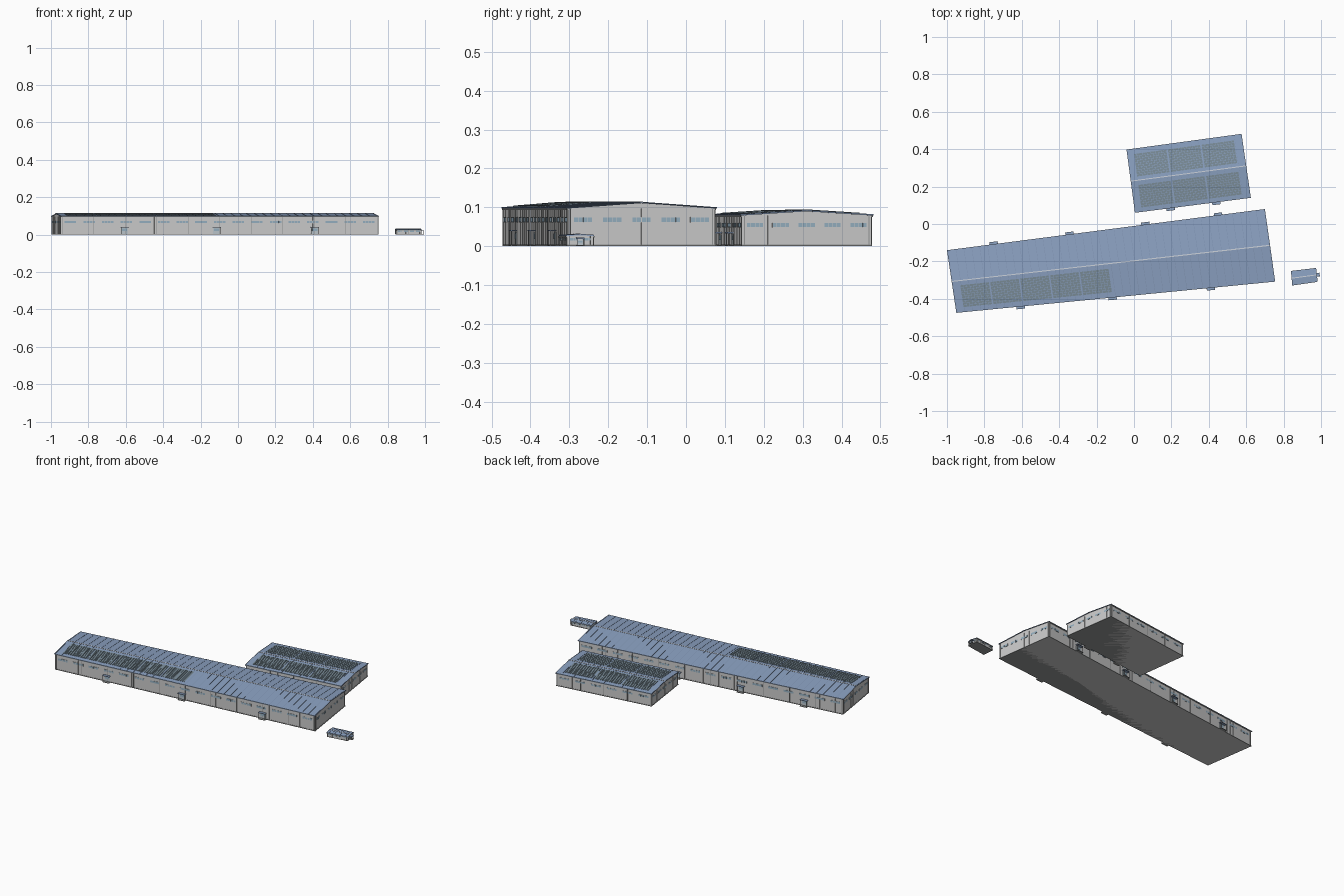
import bpy, bmesh
from mathutils import Vector as V

if "Cube" in bpy.data.objects:
    bpy.data.objects.remove(bpy.data.objects["Cube"])

COLORS = dict(wall=(0.76, 0.77, 0.75), roof=(0.26, 0.36, 0.54), seam=(0.22, 0.30, 0.46),
              glass=(0.30, 0.43, 0.53), frame=(0.85, 0.86, 0.86), dark=(0.30, 0.31, 0.31),
              panel=(0.20, 0.27, 0.32), ridge=(0.62, 0.66, 0.72), door=(0.50, 0.56, 0.60))
MATS = {}
for key, c in COLORS.items():
    MATS[key] = bpy.data.materials.new(key)
    MATS[key].diffuse_color = (*c, 1)


class Part:
    """One named mesh collecting slabs that follow a mapping f(s, t, h)."""
    def __init__(self, name, mat):
        self.name, self.mat, self.bm = name, mat, bmesh.new()

    def slab(self, f, s, t, h):
        v = [self.bm.verts.new(f(a, b, c)) for c in h for b in t for a in s]
        for q in ((0, 2, 3, 1), (4, 5, 7, 6), (0, 1, 5, 4), (2, 6, 7, 3), (0, 4, 6, 2), (1, 3, 7, 5)):
            self.bm.faces.new([v[i] for i in q])

    def done(self):
        bmesh.ops.recalc_face_normals(self.bm, faces=self.bm.faces)
        me = bpy.data.meshes.new(self.name)
        self.bm.to_mesh(me)
        self.bm.free()
        me.materials.append(MATS[self.mat])
        bpy.context.collection.objects.link(bpy.data.objects.new(self.name, me))


def building(name, corners, eave, ridge, win_z, pitch, bays, doors, arrays, end_windows, over=0.005):
    A, B, C, D = [V((*c, 0)) for c in corners]      # roof outline, anticlockwise from front left
    fu, fv = over / (B - A).length, over / (D - A).length

    def plan(u, v):
        return A.lerp(B, u).lerp(D.lerp(C, u), v)

    def roof(u, v, h):
        p = plan(u, v)
        p.z = ridge - (ridge - eave) * abs(v - 0.5) * 2 + h
        return p

    P = {n: Part(f"{name}_{n}", m) for n, m in dict(
        walls="wall", base="dark", roof="roof", roof_seams="seam", ridge_cap="ridge",
        windows="glass", window_frames="frame", wall_ribs="wall", downpipes="dark", doors="door",
        canopies="roof", gutters="dark", solar_panels="panel", door_glass="glass").items()}
    th = 0.0025

    # gabled body with pentagon end walls
    bm = P["walls"].bm
    us, vs = (fu, 1 - fu), (fv, 0.5, 1 - fv)
    ends = []
    for u in us:
        ends.append([bm.verts.new(plan(u, vs[0])), bm.verts.new(plan(u, vs[2]))] +
                    [bm.verts.new(roof(u, v, -th)) for v in reversed(vs)])
        bm.faces.new(ends[-1])
    for i in range(5):
        j = (i + 1) % 5
        bm.faces.new((ends[0][i], ends[0][j], ends[1][j], ends[1][i]))
    P["base"].slab(lambda s, t, h: plan(s, t) + V((0, 0, h)), (fu * .6, 1 - fu * .6),
                   (fv * .6, 1 - fv * .6), (0, 0.004))

    # two roof slopes, standing seams, ridge cap
    for v in ((0, 0.5), (0.5, 1)):
        P["roof"].slab(roof, (0, 1), v, (-th, 0))
        n = bays * 2
        for i in range(n + 1):
            u = 0.003 + 0.994 * i / n
            P["roof_seams"].slab(roof, (u - .0006, u + .0006), v, (0, 0.0012))
    dv = 0.0025 / (D - A).length
    for v in ((0.5 - dv, 0.5), (0.5, 0.5 + dv)):
        P["ridge_cap"].slab(roof, (0, 1), v, (0, 0.0015))

    # solar blocks: (u range, v range, blocks, columns per block, rows)
    for u0, u1, v0, v1, blocks, cols, rows in arrays:
        bw = (u1 - u0) / blocks
        for b in range(blocks):
            for c in range(cols):
                for r in range(rows):
                    cw, rh = bw * 0.96 / cols, (v1 - v0) / rows
                    u, v = u0 + b * bw + c * cw, v0 + r * rh
                    P["solar_panels"].slab(roof, (u, u + cw * .9), (v, v + rh * .86), (0.001, 0.003))

    # wall details on all four sides
    ring = [plan(us[0], vs[0]), plan(us[1], vs[0]), plan(us[1], vs[2]), plan(us[0], vs[2])]
    for k in range(4):
        p, q = ring[k], ring[(k + 1) % 4]
        L = (q - p).length
        t = (q - p) / L
        nrm = V((t.y, -t.x, 0))

        def wall(s, z, h):
            return p + t * s + nrm * h + V((0, 0, z))

        top = eave - th
        n = end_windows if k % 2 else round(L / pitch)
        w = L / n
        z0, z1 = win_z
        for i in range(n):
            a, b = (i + .18) * w, (i + .82) * w
            P["window_frames"].slab(wall, (a - .001, b + .001), (z0 - .001, z1 + .001), (0, .0008))
            for j in range(4):
                d = (b - a) / 4
                P["windows"].slab(wall, (a + j * d + d * .06, a + (j + 1) * d - d * .06), (z0, z1), (0, .0014))
        m = n * 2
        for i in range(m + 1):
            s = min(max(L * i / m, .001), L - .001)
            P["wall_ribs"].slab(wall, (s - .0006, s + .0006), (.004, top), (0, .001))
        for i in range(max(2, round(L / 0.17)) + 1):
            s = .006 + (L - .012) * i / max(2, round(L / 0.17))
            if k % 2 == 0 or i in (0, max(2, round(L / 0.17))):
                P["downpipes"].slab(wall, (s - .0012, s + .0012), (.003, top), (0, .0026))
        if k % 2 == 0:
            P["gutters"].slab(wall, (0, L), (top - .003, top), (0, .004))

        # doors with canopies: (side, distance fraction, canopy width, depth, height)
        for side, f, cw, cd, ch in doors:
            if side != k:
                continue
            s = L * f
            P["doors"].slab(wall, (s - cw * .4, s + cw * .4), (.003, ch - .006), (0, .002))
            P["door_glass"].slab(wall, (s - cw * .3, s + cw * .3), (ch * .45, ch - .009), (0, .003))
            P["canopies"].slab(wall, (s - cw / 2, s + cw / 2), (ch - .003, ch), (0, cd))
            P["base"].slab(wall, (s - cw / 2, s + cw / 2), (0, .003), (0, cd))
            for e in (-1, 1):
                x = s + e * cw * .44
                P["downpipes"].slab(wall, (x - .001, x + .001), (0, ch - .003), (cd - .004, cd - .002))
    for part in P.values():
        part.done()


# long hall
building("main_hall", [(-.95, -.475), (.755, -.308), (.70, .08), (-1.0, -.14)], .099, .113,
         (.062, .074), .1, 20,
         [(0, f, .045, .018, .042) for f in (.2, .49, .80)] +
         [(2, f, .045, .018, .042) for f in (.145, .375, .615, .855)],
         [(.025, .495, .08, .43, 5, 9, 10)], 5)
# shorter hall behind
building("rear_hall", [(.005, .06), (.625, .14), (.575, .482), (-.04, .398)], .081, .092,
         (.049, .059), .1, 8,
         [(0, f, .045, .018, .036) for f in (.305, .705)],
         [(.06, .94, .07, .43, 3, 12, 10), (.06, .94, .56, .92, 3, 12, 10)], 5)
# small gatehouse
building("gatehouse", [(.846, -.328), (.982, -.308), (.974, -.236), (.839, -.252)], .028, .0305,
         (.015, .021), .035, 4, [(1, .5, .02, .018, .022)], [], 2, .003)

for m in bpy.data.materials:
    if m.users and not m.is_grease_pencil:
        m.use_nodes = True
        m.node_tree.nodes["Principled BSDF"].inputs["Base Color"].default_value = m.diffuse_color
